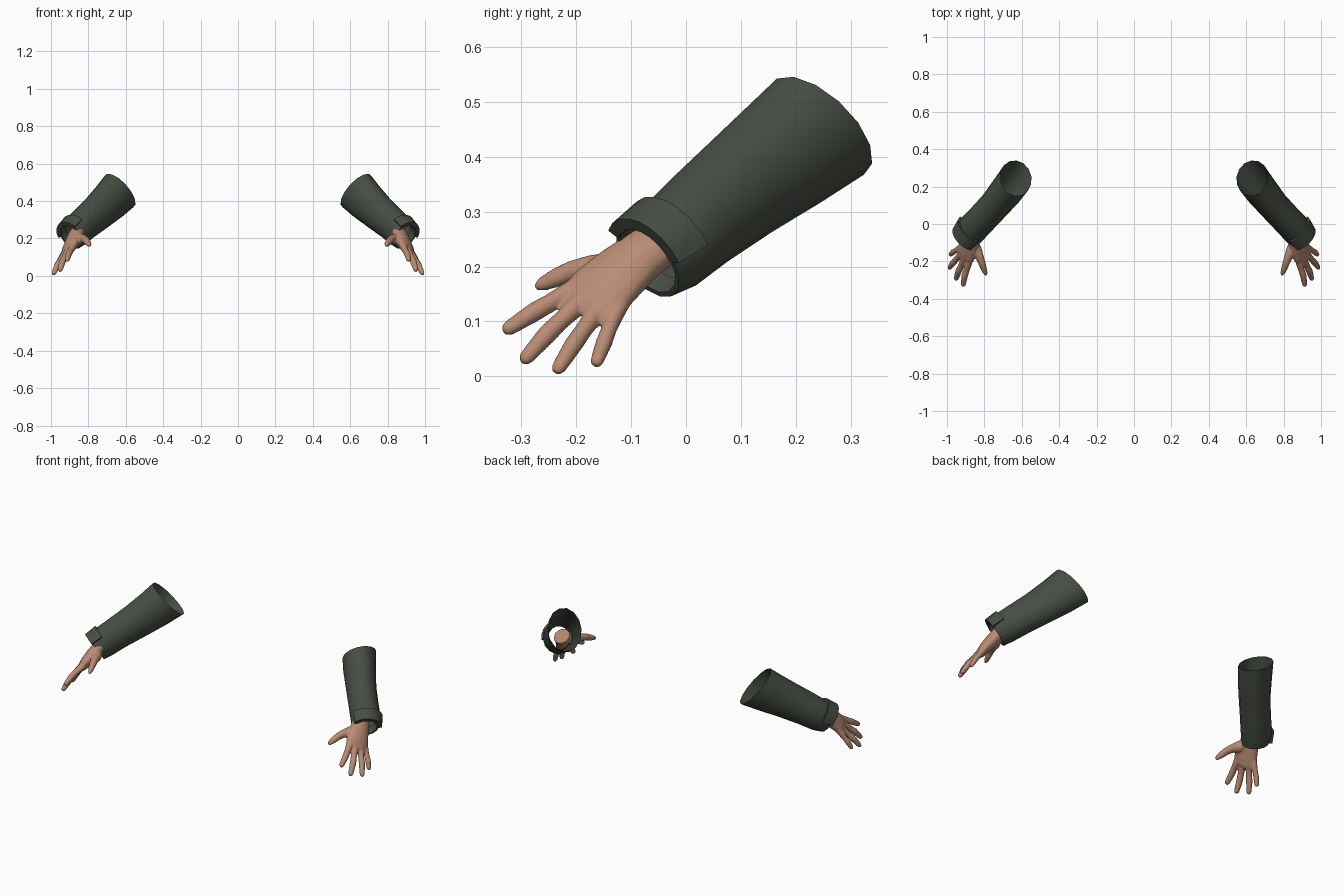
import bpy, bmesh, math
from mathutils import Vector as V

if "Cube" in bpy.data.objects:
    bpy.data.objects.remove(bpy.data.objects["Cube"])


def material(name, rgb):
    m = bpy.data.materials.new(name)
    m.diffuse_color = (*rgb, 1)
    m.use_nodes = True
    m.node_tree.nodes["Principled BSDF"].inputs["Base Color"].default_value = m.diffuse_color
    return m


CLOTH = material("dark green cloth", (0.062, 0.073, 0.056))
SKIN = material("skin", (0.48, 0.26, 0.175))

# Sleeve frame: axis runs down the forearm, OUT is level and outward, UP is across
AXIS = V((0.546, -0.634, -0.547)).normalized()
OUT = V((0.757, 0.652, 0)).normalized()
UP = OUT.cross(AXIS).normalized()
if UP.z < 0:
    UP = -UP


def loft(bm, rings, closed=True, caps=False):
    rows = [[bm.verts.new(p) for p in r] for r in rings]
    n = len(rows[0])
    for a, b in zip(rows, rows[1:]):
        for i in range(n if closed else n - 1):
            j = (i + 1) % n
            bm.faces.new((a[i], a[j], b[j], b[i]))
    if caps:
        bm.faces.new(rows[0])
        bm.faces.new(rows[-1])


def finish(bm, name, mat, side, angle=None):
    for v in bm.verts:
        v.co.x *= side
    bmesh.ops.recalc_face_normals(bm, faces=bm.faces)
    me = bpy.data.meshes.new(name)
    bm.to_mesh(me)
    bm.free()
    me.materials.append(mat)
    ob = bpy.data.objects.new(name, me)
    bpy.context.collection.objects.link(ob)
    if angle:
        bpy.ops.object.select_all(action='DESELECT')
        ob.select_set(True)
        bpy.context.view_layer.objects.active = ob
        bpy.ops.object.shade_smooth_by_angle(angle=math.radians(angle))
    return ob


def oval(c, ru, rv, t, lift=0):
    return V(c) + OUT * ru * math.cos(t) + UP * rv * math.sin(t) + AXIS * lift


def sleeve(side, label):
    n = 14
    # centre, outward radius, upward radius, slant of the ring
    sections = [
        ((0.632, 0.245, 0.455), 0.093, 0.124, 0.026),
        ((0.680, 0.180, 0.405), 0.090, 0.115, 0.012),
        ((0.745, 0.100, 0.345), 0.083, 0.103, 0),
        ((0.815, 0.025, 0.285), 0.082, 0.094, 0),
        ((0.868, -0.030, 0.237), 0.083, 0.088, 0),
        ((0.893, -0.070, 0.211), 0.073, 0.080, 0),
        ((0.893, -0.070, 0.211), 0.064, 0.070, 0),
        ((0.870, -0.045, 0.233), 0.060, 0.064, 0),
    ]
    rings = []
    for c, ru, rv, slant in sections:
        ts = [2 * math.pi * i / n for i in range(n)]
        rings.append([oval(c, ru, rv, t, slant * math.cos(t - 2.1)) for t in ts])
    bm = bmesh.new()
    loft(bm, rings)
    finish(bm, label + "_sleeve", CLOTH, side, 50)

    # Cuff strap: raised curved plate over the top and outer side
    bm = bmesh.new()
    lo, hi = (0.858, -0.024, 0.243), (0.895, -0.073, 0.209)
    ts = [math.radians(-2 + 17 * i) for i in range(9)]
    strips = []
    for c, r in ((lo, 0.080), (lo, 0.097), (hi, 0.090), (hi, 0.066)):
        strips.append([oval(c, r, r + 0.004, t) for t in ts])
    strips.append(strips[0])
    loft(bm, strips, closed=False)
    bmesh.ops.remove_doubles(bm, verts=bm.verts, dist=0.0001)
    bmesh.ops.holes_fill(bm, edges=bm.edges)
    finish(bm, label + "_cuff_strap", CLOTH, side, 35)


def tube(bm, stations, across, n=12):
    """Oval tube through stations of (point, half width, half thickness)."""
    pts = [V(s[0]) for s in stations]
    rings = []
    for i, (p, w, h) in enumerate(stations):
        d = (pts[min(i + 1, len(pts) - 1)] - pts[max(i - 1, 0)]).normalized()
        a = (across - d * across.dot(d)).normalized()
        b = d.cross(a)
        ts = [2 * math.pi * k / n for k in range(n)]
        rings.append([pts[i] + a * w * math.cos(t) + b * h * math.sin(t) for t in ts])
    loft(bm, rings, caps=True)


def hand(side, label):
    bm = bmesh.new()
    across = V((0.50, 0.78, -0.40))
    # Wrist and palm
    tube(bm, [((0.845, -0.030, 0.255), 0.046, 0.038),
              ((0.868, -0.085, 0.217), 0.052, 0.038),
              ((0.882, -0.120, 0.188), 0.060, 0.036),
              ((0.898, -0.155, 0.156), 0.066, 0.031),
              ((0.908, -0.180, 0.132), 0.064, 0.024),
              ((0.912, -0.192, 0.122), 0.055, 0.016)], across, 16)
    # Fingers: root, knuckle, middle joint, tip, width
    fingers = [
        ((0.872, -0.160, 0.185), (0.886, -0.215, 0.152), (0.905, -0.275, 0.118), (0.914, -0.333, 0.081), 0.0180),
        ((0.890, -0.155, 0.170), (0.912, -0.200, 0.128), (0.938, -0.252, 0.078), (0.953, -0.299, 0.025), 0.0180),
        ((0.902, -0.130, 0.160), (0.930, -0.167, 0.112), (0.965, -0.205, 0.058), (0.989, -0.238, 0.006), 0.0172),
        ((0.910, -0.105, 0.155), (0.938, -0.132, 0.108), (0.967, -0.150, 0.060), (0.984, -0.166, 0.018), 0.0155),
    ]
    for root, knuckle, joint, tip, r in fingers:
        k, j, t = V(knuckle), V(joint), V(tip)
        tube(bm, [(root, r, r), (k, r * 1.08, r * 1.1), (k.lerp(j, 0.5), r * 0.94, r * 0.94),
                  (j, r, r), (j.lerp(t, 0.5), r * 0.88, r * 0.86),
                  (j.lerp(t, 0.85), r * 0.78, r * 0.72), (t, r * 0.45, r * 0.4)], across)
    # Thumb and its fleshy base
    tube(bm, [((0.862, -0.090, 0.205), 0.026, 0.028),
              ((0.842, -0.140, 0.196), 0.032, 0.029),
              ((0.824, -0.180, 0.197), 0.023, 0.022),
              ((0.812, -0.212, 0.190), 0.020, 0.019),
              ((0.803, -0.240, 0.178), 0.018, 0.016),
              ((0.795, -0.262, 0.168), 0.014, 0.012),
              ((0.791, -0.274, 0.162), 0.007, 0.006)], V((0.6, 0, -0.8)))
    # Web of flesh between thumb and palm
    tube(bm, [((0.845, -0.125, 0.198), 0.020, 0.018),
              ((0.862, -0.165, 0.180), 0.024, 0.018),
              ((0.880, -0.190, 0.160), 0.018, 0.015)], across)
    ob = finish(bm, label + "_hand", SKIN, side)
    # Fuse the overlapping tubes into one smooth skin
    rm = ob.modifiers.new("fuse", 'REMESH')
    rm.mode = 'VOXEL'
    rm.voxel_size = 0.0045
    rm.use_smooth_shade = True
    sm = ob.modifiers.new("soften", 'SMOOTH')
    sm.factor = 0.5
    sm.iterations = 4


for side, label in ((1, "left"), (-1, "right")):
    sleeve(side, label)
    hand(side, label)
